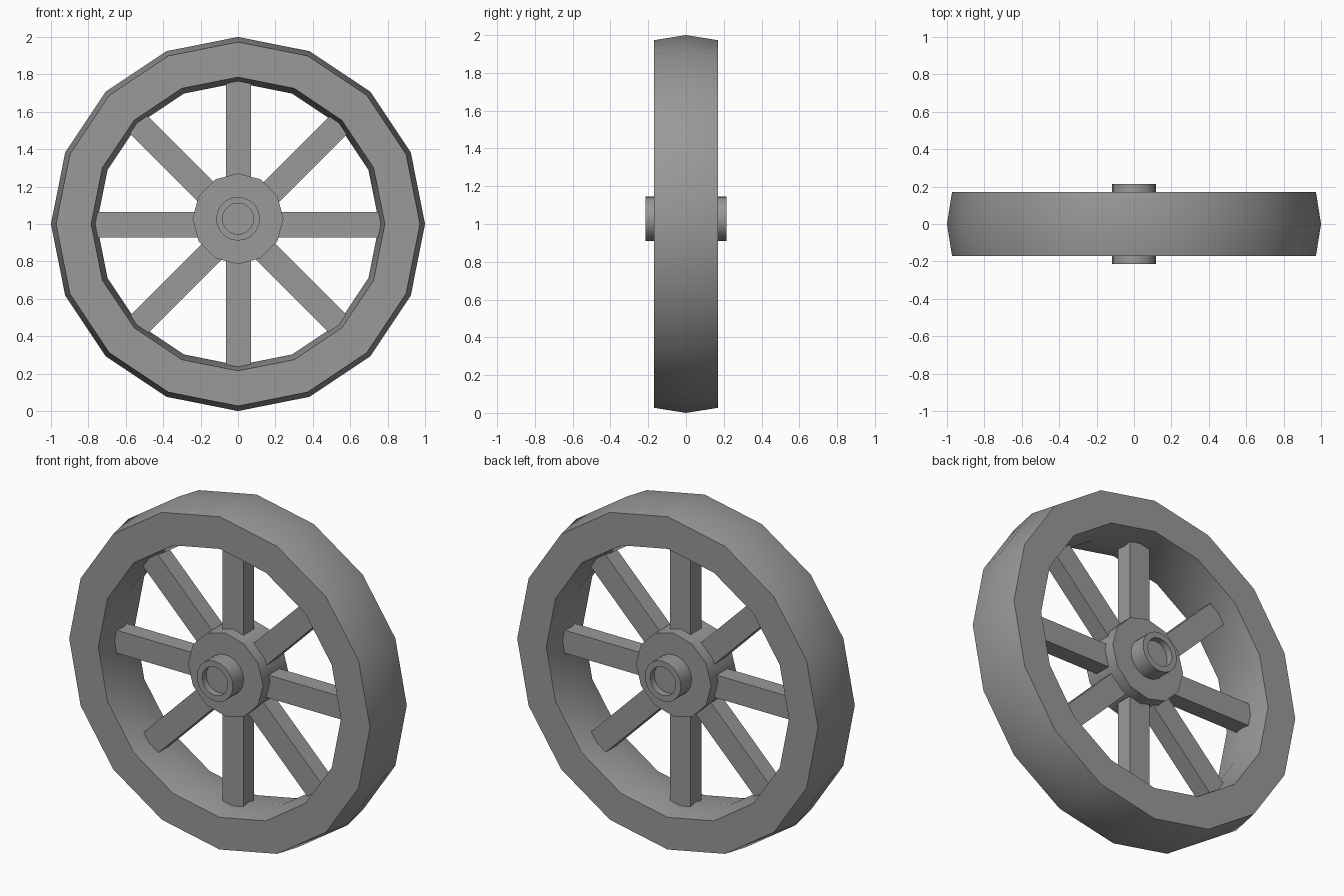
import bpy, bmesh
from math import sin, cos, pi, radians

if "Cube" in bpy.data.objects:
    bpy.data.objects.remove(bpy.data.objects["Cube"])

# Dark grey shared by all parts
grey = bpy.data.materials.new("dark_grey")
grey.diffuse_color = (0.32, 0.32, 0.32, 1)
grey.use_nodes = True
grey.node_tree.nodes["Principled BSDF"].inputs["Base Color"].default_value = grey.diffuse_color


def finish(bm, name, smooth=None):
    bmesh.ops.remove_doubles(bm, verts=bm.verts, dist=1e-5)
    bmesh.ops.recalc_face_normals(bm, faces=bm.faces)
    mesh = bpy.data.meshes.new(name)
    bm.to_mesh(mesh)
    bm.free()
    mesh.materials.append(grey)
    ob = bpy.data.objects.new(name, mesh)
    bpy.context.collection.objects.link(ob)
    if smooth:
        bpy.ops.object.select_all(action='DESELECT')
        ob.select_set(True)
        bpy.context.view_layer.objects.active = ob
        bpy.ops.object.shade_smooth_by_angle(angle=radians(smooth))
    return ob


def lathe(name, profile, sides, z, closed=False, smooth=40):
    """Revolve (radius, y) points around the y axis at height z."""
    bm = bmesh.new()
    rings = []
    for r, y in profile:
        rings.append([bm.verts.new((r * sin(2 * pi * i / sides), y,
                                    z + r * cos(2 * pi * i / sides)))
                      for i in range(sides)])
    for k in range(len(rings) if closed else len(rings) - 1):
        a, b = rings[k], rings[(k + 1) % len(rings)]
        for i in range(sides):
            j = (i + 1) % sides
            bm.faces.new((a[i], a[j], b[j], b[i]))
    if not closed:
        bm.faces.new(rings[0])
        bm.faces.new(rings[-1])
    return finish(bm, name, smooth)


# Rim: crowned outside and inside, flat sides
lathe("rim", [(0.973, -0.17), (1.0, 0), (0.973, 0.17),
              (0.785, 0.17), (0.755, 0), (0.785, -0.17)], 16, 1.0, closed=True)

# Hub drum
lathe("hub", [(0.243, -0.115), (0.243, 0.115)], 12, 1.028)

# Axle sleeve with a shallow recess at each end
lathe("axle", [(0.083, -0.175), (0.083, -0.214), (0.117, -0.214),
               (0.117, 0.214), (0.083, 0.214), (0.083, 0.175)], 20, 1.028)

# Eight square-cut spokes
for i in range(8):
    a = i * pi / 4
    bm = bmesh.new()
    bmesh.ops.create_cube(bm, size=1)
    for v in bm.verts:
        w, d, r = v.co.x * 0.134, v.co.y * 0.1, 0.1 + (v.co.z + 0.5) * 0.67
        v.co = (0.003 + r * sin(a) + w * cos(a), d,
                0.996 + r * cos(a) - w * sin(a))
    finish(bm, f"spoke_{i + 1}")
